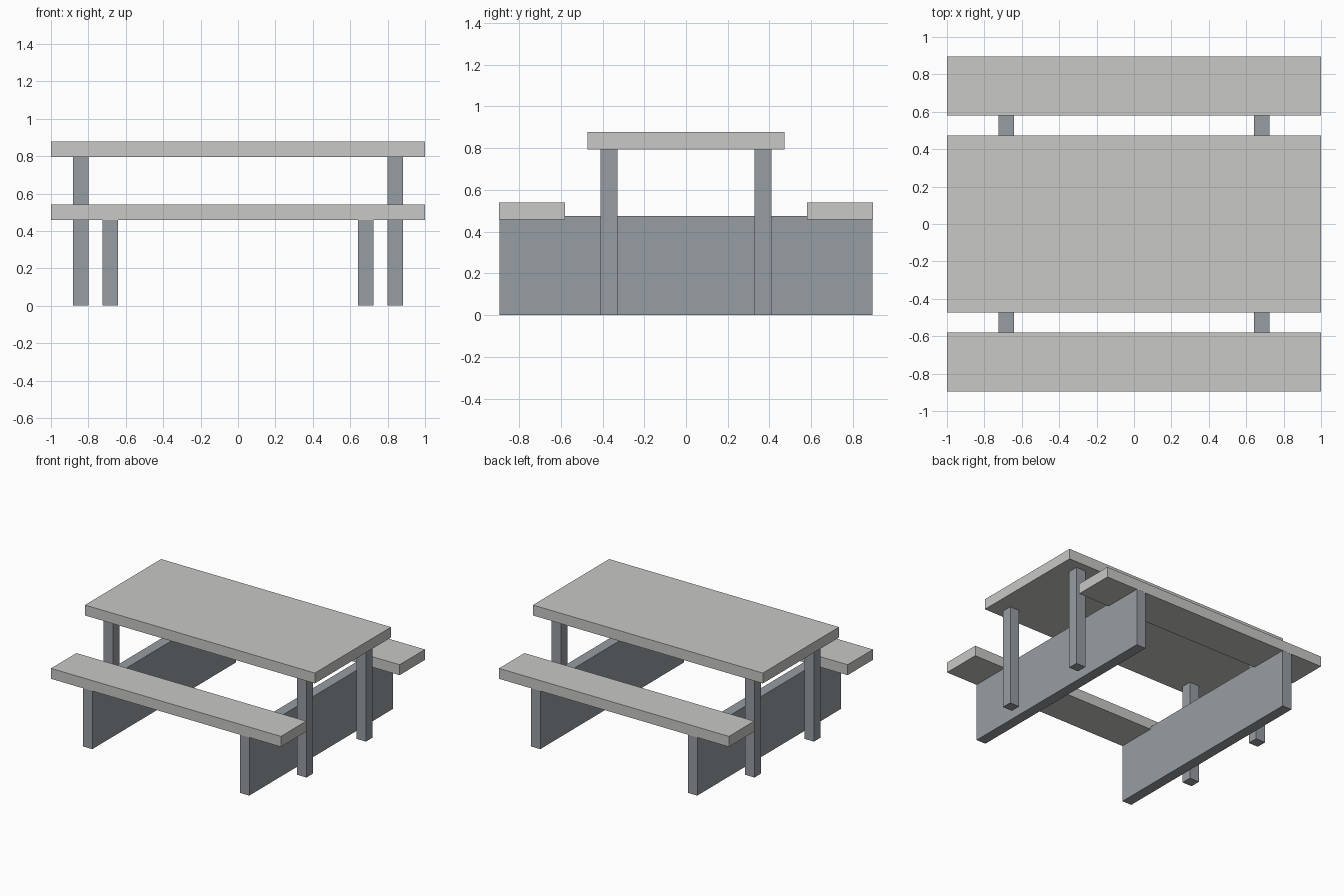
import bpy

cube = bpy.data.objects.get("Cube")
if cube:
    bpy.data.objects.remove(cube, do_unlink=True)


def material(name, rgb):
    mat = bpy.data.materials.new(name)
    mat.use_nodes = True
    mat.diffuse_color = (*rgb, 1)
    mat.node_tree.nodes["Principled BSDF"].inputs["Base Color"].default_value = (*rgb, 1)
    return mat


def box(name, x, y, z, mat):
    """Box spanning the given (low, high) ranges."""
    spans = (x, y, z)
    bpy.ops.mesh.primitive_cube_add(size=1)
    obj = bpy.context.object
    obj.name = name
    obj.location = [(a + b) / 2 for a, b in spans]
    obj.scale = [b - a for a, b in spans]
    bpy.ops.object.transform_apply(location=True, rotation=False, scale=True)
    obj.data.materials.append(mat)
    return obj


def mirrored(low, high, sign):
    return tuple(sorted((low * sign, high * sign)))


pale = material("pale warm grey", (0.58, 0.58, 0.565))
slate = material("slate grey", (0.31, 0.34, 0.37))

# Table top
box("table_top", (-1, 1), (-0.473, 0.473), (0.795, 0.877), pale)

# Bench seats, front and back
for label, s in (("front", -1), ("back", 1)):
    box(f"{label}_seat", (-1, 1), mirrored(0.58, 0.895, s), (0.458, 0.54), pale)

# Support boards and table legs on each side
for side, sx in (("left", 1), ("right", -1)):
    box(f"{side}_support_board", mirrored(0.642, 0.724, sx),
        (-0.894, 0.894), (0, 0.476), slate)
    for label, sy in (("front", -1), ("back", 1)):
        box(f"{label}_{side}_leg", mirrored(0.8, 0.883, sx),
            mirrored(0.329, 0.41, sy), (0, 0.796), slate)
